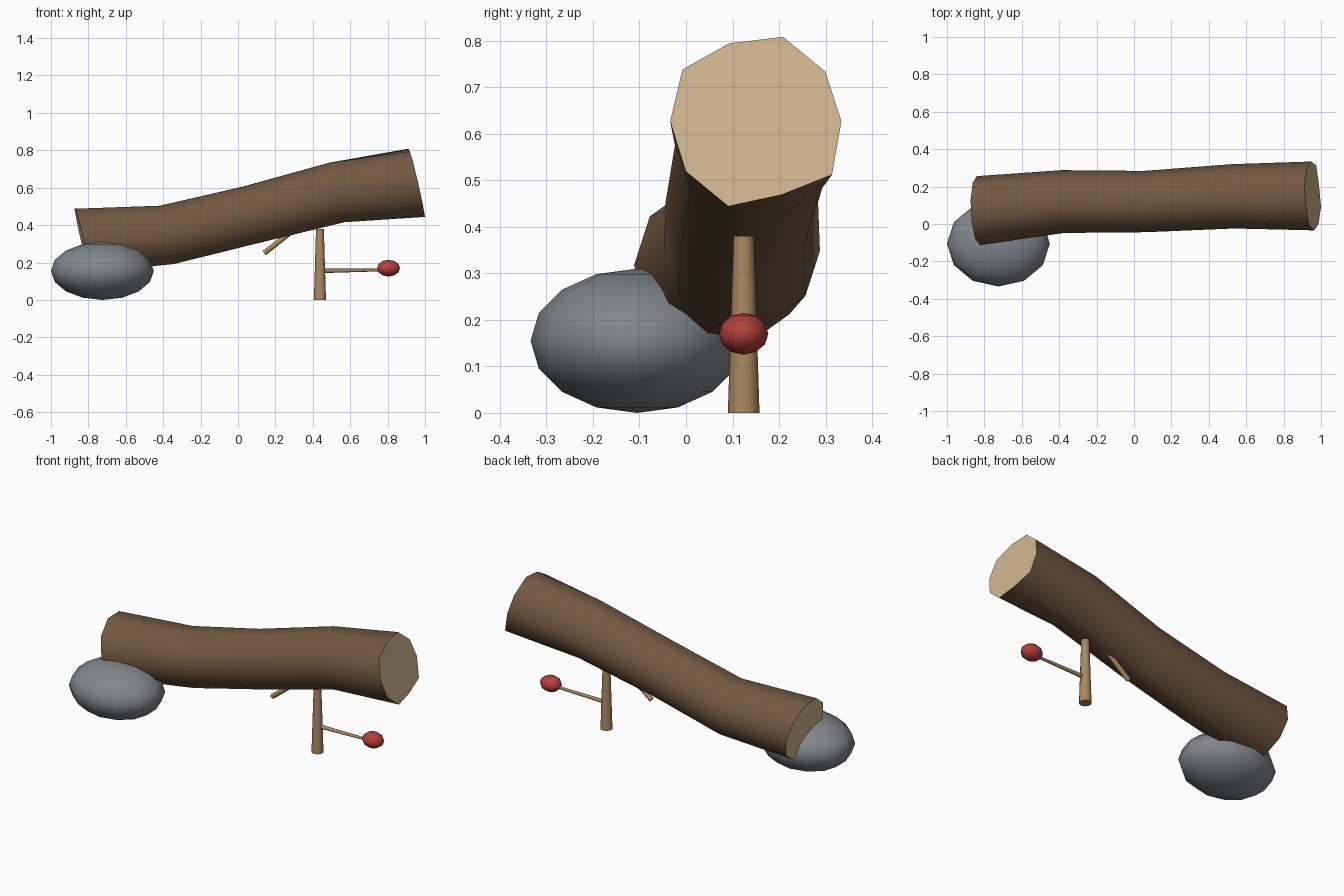
import bpy, bmesh, math
from mathutils import Vector, Matrix

if "Cube" in bpy.data.objects:
    bpy.data.objects.remove(bpy.data.objects["Cube"])


def material(name, rgb):
    m = bpy.data.materials.new(name)
    m.diffuse_color = (*rgb, 1)
    m.use_nodes = True
    m.node_tree.nodes["Principled BSDF"].inputs["Base Color"].default_value = m.diffuse_color
    return m


BARK = material("bark", (0.17, 0.10, 0.055))
CUT = material("cut_wood", (0.62, 0.46, 0.27))
STICK = material("peeled_stick", (0.40, 0.25, 0.12))
STONE = material("stone", (0.22, 0.24, 0.26))
RED = material("berry_red", (0.45, 0.05, 0.045))


def smooth(ob, angle=50):
    bpy.ops.object.select_all(action='DESELECT')
    ob.select_set(True)
    bpy.context.view_layer.objects.active = ob
    bpy.ops.object.shade_smooth_by_angle(angle=math.radians(angle))


def ball(name, centre, size, segs, rings, mat):
    bpy.ops.mesh.primitive_uv_sphere_add(segments=segs, ring_count=rings, radius=1, location=centre)
    ob = bpy.context.object
    ob.name = name
    ob.scale = size
    ob.data.materials.append(mat)
    smooth(ob, 60)


def stick(name, a, b, r1, r2, mat, sides=8):
    a, b = Vector(a), Vector(b)
    bpy.ops.mesh.primitive_cone_add(vertices=sides, radius1=r1, radius2=r2,
                                    depth=(b - a).length, location=(a + b) / 2)
    ob = bpy.context.object
    ob.name = name
    ob.rotation_euler = (b - a).to_track_quat('Z', 'Y').to_euler()
    ob.data.materials.append(mat)
    smooth(ob)


# Leaning log: bent ten-sided tube, all rings share one tilt
path = [(-0.832, 0.072, 0.317, 0.184), (-0.38, 0.12, 0.348, 0.168), (0.06, 0.12, 0.453, 0.164),
        (0.53, 0.148, 0.575, 0.172), (0.955, 0.15, 0.627, 0.188)]
end_bumps = [0.98, 0.99, 1.04, 0.96, 1.03, 0.98, 1.0, 1.05, 0.91, 1.07]
tilt = Matrix.Rotation(math.radians(2.5), 3, 'Z') @ Matrix.Rotation(math.radians(-13), 3, 'Y')
bm = bmesh.new()
rings = []
for k, (x, y, z, r) in enumerate(path):
    ring = []
    for i in range(10):
        t = math.tau * i / 10
        rr = r * (end_bumps[i] if k == len(path) - 1 else 1)
        ring.append(bm.verts.new(Vector((x, y, z)) + tilt @ Vector((0, rr * math.cos(t), rr * math.sin(t)))))
    rings.append(ring)
for p, q in zip(rings, rings[1:]):
    for i in range(10):
        j = (i + 1) % 10
        bm.faces.new((p[i], p[j], q[j], q[i]))
for ring in (rings[0], rings[-1]):
    bm.faces.new(ring).material_index = 1
bmesh.ops.recalc_face_normals(bm, faces=bm.faces)
mesh = bpy.data.meshes.new("log")
bm.to_mesh(mesh)
bm.free()
mesh.materials.append(BARK)
mesh.materials.append(CUT)
log = bpy.data.objects.new("log", mesh)
bpy.context.collection.objects.link(log)
smooth(log)

# Rock under the low end
ball("rock", (-0.725, -0.105, 0.155), (0.275, 0.229, 0.155), 12, 8, STONE)

# Prop and trigger sticks with bait
stick("upright_post", (0.438, 0.124, 0), (0.438, 0.124, 0.38), 0.034, 0.022, STICK, 10)
stick("diagonal_stick", (0.14, 0.124, 0.25), (0.33, 0.124, 0.40), 0.014, 0.014, STICK)
stick("trigger_stick", (0.43, 0.124, 0.155), (0.80, 0.124, 0.161), 0.012, 0.007, STICK)
ball("bait_berry", (0.805, 0.124, 0.17), (0.064, 0.053, 0.045), 10, 6, RED)
